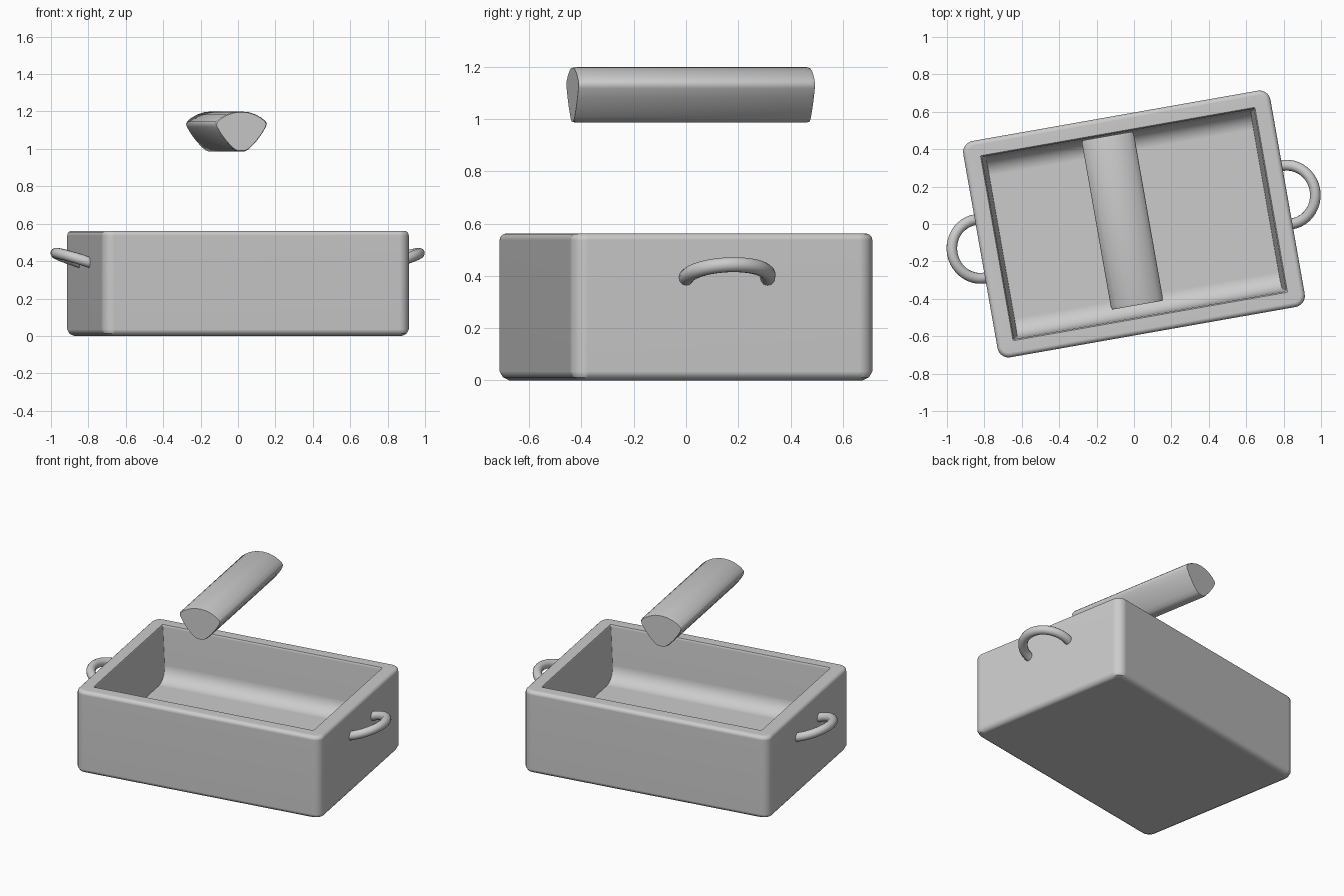
import bpy, bmesh
from math import sin, cos, pi, radians
from mathutils import Vector

if "Cube" in bpy.data.objects:
    bpy.data.objects.remove(bpy.data.objects["Cube"])

TURN = radians(10)


def finish(name, bm, angle=35):
    bmesh.ops.recalc_face_normals(bm, faces=bm.faces)
    me = bpy.data.meshes.new(name)
    bm.to_mesh(me)
    bm.free()
    ob = bpy.data.objects.new(name, me)
    bpy.context.collection.objects.link(ob)
    ob.rotation_euler.z = TURN
    bpy.ops.object.select_all(action='DESELECT')
    bpy.context.view_layer.objects.active = ob
    ob.select_set(True)
    bpy.ops.object.shade_smooth_by_angle(angle=radians(angle))
    return ob


def loft(name, rings, angle=35):
    """Skin a list of equal-length point loops and cap both ends."""
    bm = bmesh.new()
    loops = [[bm.verts.new(p) for p in ring] for ring in rings]
    n = len(loops[0])
    for a, b in zip(loops, loops[1:]):
        for i in range(n):
            j = (i + 1) % n
            bm.faces.new((a[i], a[j], b[j], b[i]))
    bm.faces.new(loops[0])
    bm.faces.new(loops[-1])
    return finish(name, bm, angle)


def rounded_rect(hx, hy, z, r, steps=5):
    pts = []
    for k, (sx, sy) in enumerate(((1, 1), (-1, 1), (-1, -1), (1, -1))):
        for i in range(steps + 1):
            a = (k + i / steps) * pi / 2
            pts.append((sx * (hx - r) + r * cos(a), sy * (hy - r) + r * sin(a), z))
    return pts


# Tray: rounded outer shell, flat rim, recess with curved long sides
W, D, H = 0.834, 0.587, 0.562
rings = [rounded_rect(W - 0.035, D - 0.035, 0, 0.04),
         rounded_rect(W - 0.012, D - 0.012, 0.012, 0.05),
         rounded_rect(W, D, 0.035, 0.06)]
for i in range(5):
    a = i / 4 * pi / 2
    inset = 0.025 * (1 - cos(a))
    rings.append(rounded_rect(W - inset, D - inset, H - 0.025 + 0.025 * sin(a), 0.06 - inset))
rings += [rounded_rect(0.745, 0.502, H, 0.006),
          rounded_rect(0.738, 0.495, H - 0.012, 0.006)]
floor, fillet = 0.2, 0.1
for i in range(7):
    a = i / 6 * pi / 2
    z = floor + fillet * (1 - sin(a))
    rings.append(rounded_rect(0.717 + 0.02 * (z - floor) / 0.36,
                              0.487 - fillet * (1 - cos(a)), z, 0.006))
tray = loft("tray", rings)
weighted = tray.modifiers.new("flat_panels", 'WEIGHTED_NORMAL')
weighted.keep_sharp = True

# Handles: half rings on the short ends, tilted upward
R, TUBE, TILT = 0.158, 0.029, radians(18)
for side, name in ((1, "right_handle"), (-1, "left_handle")):
    rings = []
    for i in range(25):
        a = radians(-100 + 200 * i / 24)
        d = Vector((cos(a) * cos(TILT), sin(a), cos(a) * sin(TILT)))
        up = Vector((-sin(TILT), 0, cos(TILT)))
        c = Vector((0.834, 0.012, 0.394)) + d * R
        ring = [c + (d * cos(t) + up * sin(t)) * TUBE
                for t in (k * pi / 6 for k in range(12))]
        rings.append([(side * p.x, p.y, p.z) for p in ring])
    loft(name, rings, 40)

# Floating bar: arched top, sides narrowing to a slim base, softened ends
half = [(0, 1.2), (0.04, 1.197), (0.08, 1.184), (0.112, 1.166), (0.134, 1.148),
        (0.141, 1.134), (0.136, 1.118), (0.115, 1.082), (0.085, 1.042),
        (0.055, 1.01), (0.035, 0.993), (0.018, 0.986)]
profile = half + [(-x, z) for x, z in reversed(half[1:])]
mid = 1.1
bar = loft("floating_bar",
           [[(x * s, y, mid + (z - mid) * s) for x, z in profile]
            for y, s in ((-0.459, 0.96), (-0.445, 1), (0.445, 1), (0.459, 0.96))], 45)
bar.location = (-0.062, 0.018, 0)
